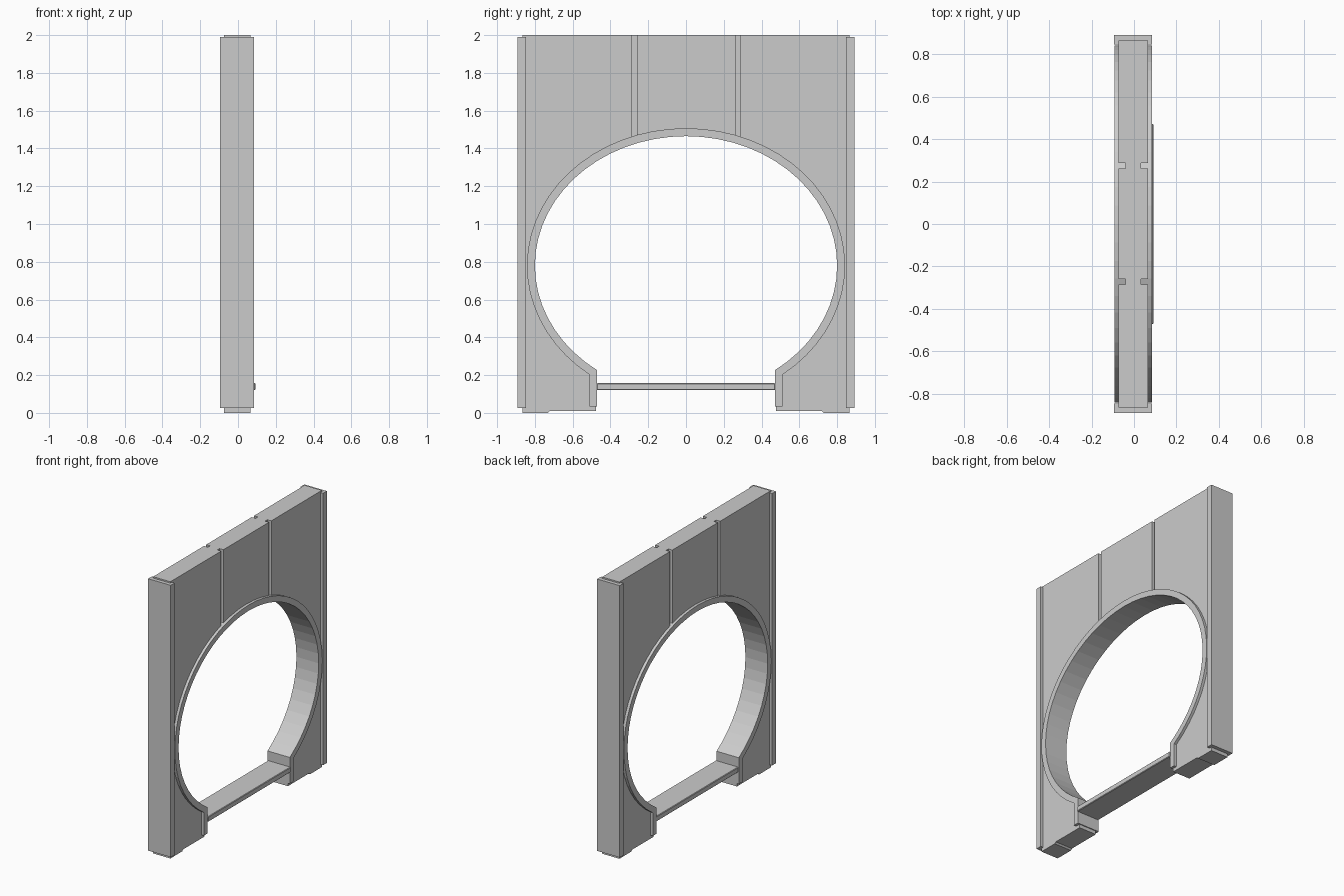
import bpy, bmesh, math

if "Cube" in bpy.data.objects:
    bpy.data.objects.remove(bpy.data.objects["Cube"])

CX = -0.004      # the wall sits slightly behind the sill front
CZ = 0.78        # height of the opening's centre
SEGS = 48


def make_object(name, bm):
    bmesh.ops.recalc_face_normals(bm, faces=bm.faces)
    mesh = bpy.data.meshes.new(name)
    bm.to_mesh(mesh)
    bm.free()
    ob = bpy.data.objects.new(name, mesh)
    bpy.context.collection.objects.link(ob)
    return ob


def extrude_x(bm, faces, depth):
    ext = bmesh.ops.extrude_face_region(bm, geom=faces)
    verts = [g for g in ext["geom"] if isinstance(g, bmesh.types.BMVert)]
    bmesh.ops.translate(bm, verts=verts, vec=(depth, 0, 0))


def box(name, x0, x1, y0, y1, z0, z1):
    bm = bmesh.new()
    f = bm.faces.new([bm.verts.new((x0, y, z))
                      for y, z in ((y0, z0), (y1, z0), (y1, z1), (y0, z1))])
    extrude_x(bm, [f], x1 - x0)
    return make_object(name, bm)


def arch(half_width, ry, rz, foot_z):
    """Open horseshoe path: foot, elliptical arc over the top, foot."""
    drop = math.acos(half_width / ry)
    pts = [(half_width, foot_z)]
    for i in range(SEGS + 1):
        a = -drop + (math.pi + 2 * drop) * i / SEGS
        pts.append((ry * math.cos(a), CZ + rz * math.sin(a)))
    return pts + [(-half_width, foot_z)]


# Wall panel with horseshoe opening
outline = arch(0.477, 0.82, 0.705, 0.01)
outline += [(-0.72, 0.01), (-0.73, 0), (-0.865, 0), (-0.865, 2),
            (0.865, 2), (0.865, 0), (0.73, 0), (0.72, 0.01)]
bm = bmesh.new()
face = bm.faces.new([bm.verts.new((CX - 0.069, y, z)) for y, z in outline])
extrude_x(bm, [face], 0.138)
panel = make_object("wall_panel", bm)

# Vertical seam grooves above the opening, on both faces
for side in (-1, 1):
    for y in (-0.272, 0.274):
        xs = sorted((CX + side * 0.037, CX + side * 0.12))
        cutter = box("groove_cutter", *xs, y - 0.013, y + 0.013, 1.455, 2.1)
        cutter.hide_render = True
        cutter.display_type = 'WIRE'
        mod = panel.modifiers.new("groove", 'BOOLEAN')
        mod.operation = 'DIFFERENCE'
        mod.solver = 'EXACT'
        mod.object = cutter

# Raised trim around the opening
bm = bmesh.new()
rows = [[bm.verts.new((CX - 0.089, y, z)) for y, z in path]
        for path in (arch(0.47, 0.80, 0.685, 0.035), arch(0.51, 0.842, 0.727, 0.035))]
quads = [bm.faces.new((rows[0][i], rows[0][i + 1], rows[1][i + 1], rows[1][i]))
         for i in range(len(rows[0]) - 1)]
extrude_x(bm, quads, 0.178)
make_object("opening_trim", bm)

# Edge posts
for name, y0, y1 in (("left_post", -0.892, -0.848), ("right_post", 0.848, 0.892)):
    box(name, CX - 0.09, CX + 0.09, y0, y1, 0.025, 1.99)

# Threshold plank between the feet
sill = box("threshold", -0.09, 0.092, -0.472, 0.472, 0.12, 0.158)
bev = sill.modifiers.new("soft_edge", 'BEVEL')
bev.width = 0.004
bev.segments = 1
